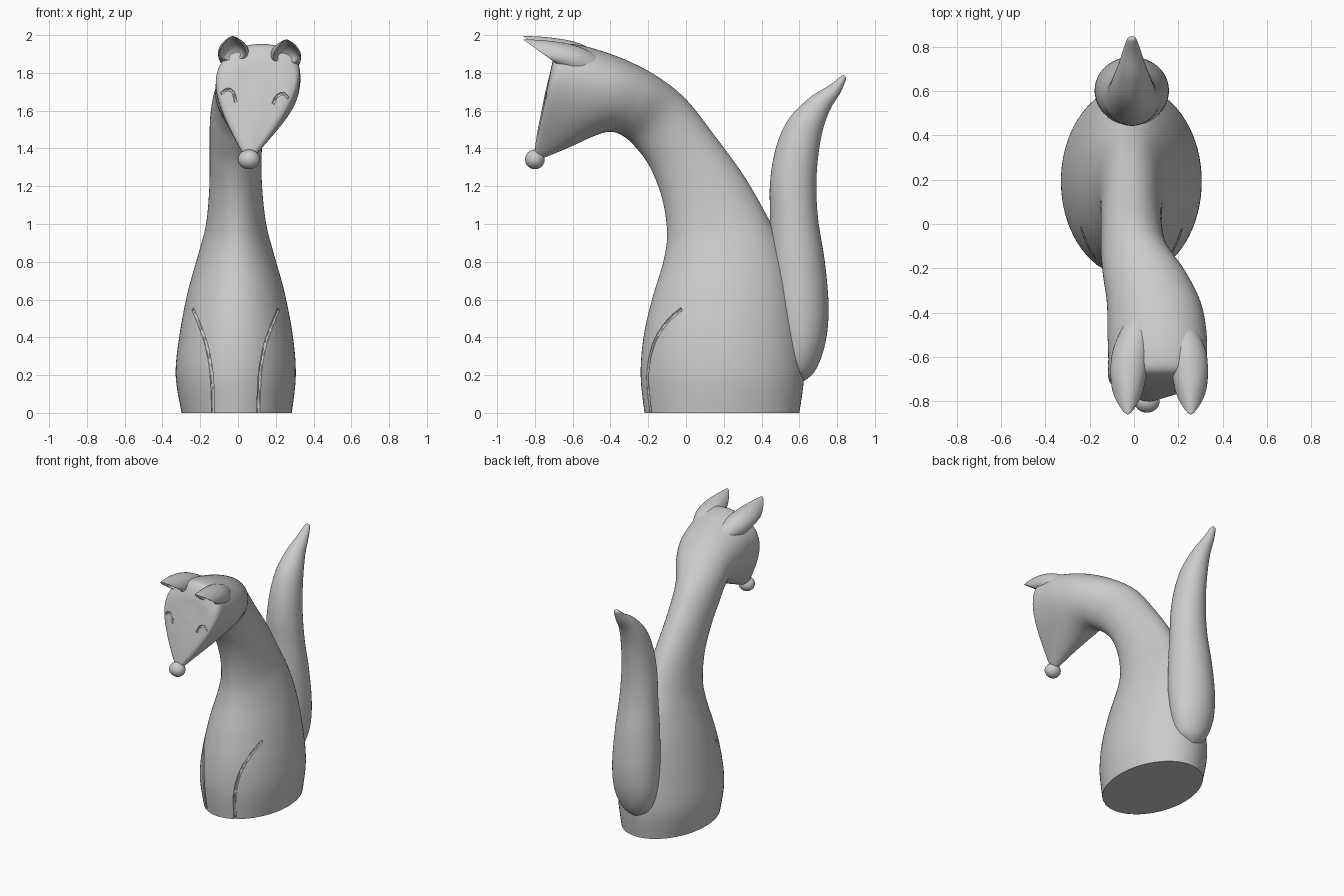
import bpy, bmesh
from math import sin, cos, pi
from mathutils import Vector

if "Cube" in bpy.data.objects:
    bpy.data.objects.remove(bpy.data.objects["Cube"])


def smooth_path(items, steps, mix):
    """Catmull-Rom resampling of a list of items, combined with mix(items, weights)."""
    out, n = [], len(items)
    for i in range(n - 1):
        quad = [items[max(i - 1, 0)], items[i], items[i + 1], items[min(i + 2, n - 1)]]
        for k in range(steps):
            t = k / steps
            w = ((-t + 2*t*t - t**3) / 2, (2 - 5*t*t + 3*t**3) / 2,
                 (t + 4*t*t - 3*t**3) / 2, (t**3 - t*t) / 2)
            out.append(mix(quad, w))
    out.append(items[-1])
    return out


def mix_tuple(quad, w):
    return tuple(sum(a * b for a, b in zip(col, w)) for col in zip(*quad))


def finish(obj, angle=50):
    bpy.ops.object.select_all(action='DESELECT')
    obj.select_set(True)
    bpy.context.view_layer.objects.active = obj
    bpy.ops.object.shade_smooth_by_angle(angle=angle * pi / 180)


def loft(name, sections, sides=48, steps=6):
    """Section: front y, front z, back y, back z, centre x, half width, taper, lean."""
    bm = bmesh.new()
    rings = []
    for fy, fz, by, bz, cx, hw, taper, lean in smooth_path(sections, steps, mix_tuple):
        ring = []
        for i in range(sides):
            a = 2 * pi * i / sides
            s = sin(a)
            ring.append(bm.verts.new((cx + lean * s + hw * cos(a) * (1 + taper * s),
                                      (fy + by) / 2 + s * (by - fy) / 2,
                                      (fz + bz) / 2 + s * (bz - fz) / 2)))
        rings.append(ring)
    for r, q in zip(rings, rings[1:]):
        for i in range(sides):
            j = (i + 1) % sides
            bm.faces.new((r[i], r[j], q[j], q[i]))
    bm.faces.new(rings[0])
    bm.faces.new(rings[-1])
    bmesh.ops.recalc_face_normals(bm, faces=bm.faces)
    me = bpy.data.meshes.new(name)
    bm.to_mesh(me)
    bm.free()
    obj = bpy.data.objects.new(name, me)
    bpy.context.collection.objects.link(obj)
    finish(obj)
    return obj


# Body, neck and head as one lofted skin
body = loft("body", [
    (-.22, 0, .60, 0, -.007, .292, 0, 0),
    (-.24, .20, .625, .20, -.012, .318, 0, 0),
    (-.225, .40, .61, .42, -.01, .300, 0, 0),
    (-.18, .60, .57, .68, -.01, .256, 0, 0),
    (-.12, .80, .51, .88, -.01, .200, 0, 0),
    (-.10, .95, .43, 1.04, -.01, .160, 0, 0),
    (-.125, 1.13, .31, 1.25, -.012, .140, 0, 0),
    (-.19, 1.30, .15, 1.47, -.012, .138, 0, 0),
    (-.27, 1.41, 0, 1.66, .003, .152, 0, 0),
    (-.34, 1.47, -.15, 1.78, .05, .188, .05, .005),
    (-.41, 1.488, -.31, 1.865, .088, .210, .1, .01),
    (-.50, 1.46, -.46, 1.92, .10, .220, .15, .02),
    (-.62, 1.405, -.58, 1.95, .10, .212, .33, .025),
    (-.77, 1.345, -.66, 1.945, .092, .192, .6, .03),
    (-.80, 1.355, -.70, 1.88, .09, .155, .62, .03),
    (-.80, 1.40, -.72, 1.80, .09, .085, .6, .02),
    (-.785, 1.50, -.745, 1.70, .09, .025, .3, .01),
], sides=72, steps=7)

# Upswept tail
loft("tail", [(*s, 0, 0) for s in (
    (.60, .17, .62, .165, -.01, .02),
    (.50, .22, .685, .225, -.01, .105),
    (.48, .35, .738, .37, -.01, .155),
    (.45, .55, .755, .56, -.01, .168),
    (.44, .80, .735, .80, -.01, .155),
    (.445, 1.02, .70, 1.02, -.01, .135),
    (.445, 1.22, .69, 1.20, -.01, .122),
    (.475, 1.40, .70, 1.36, -.01, .108),
    (.54, 1.55, .725, 1.50, -.01, .090),
    (.65, 1.665, .765, 1.61, -.01, .062),
    (.76, 1.735, .815, 1.69, -.01, .038),
    (.825, 1.785, .845, 1.76, -.01, .020),
    (.84, 1.785, .847, 1.775, -.01, .006))])

# Hollow ears pointing forward, the right one a little lower
for name, side, dz in (("left_ear", -1, 0), ("right_ear", 1, -.018)):
    loft(name, [(fy, fz + dz, by, bz + dz, .114 + side * off, hw, taper, 0)
                for fy, fz, by, bz, off, hw, taper in (
        (-.45, 1.78, -.42, 1.88, .09, .060, 0),
        (-.56, 1.80, -.56, 1.955, .125, .082, 0),
        (-.63, 1.835, -.70, 1.985, .138, .082, -.1),
        (-.68, 1.862, -.85, 1.995, .142, .066, -.45),
        (-.685, 1.875, -.835, 1.985, .142, .054, -.45),
        (-.67, 1.885, -.73, 1.965, .140, .040, -.25),
        (-.665, 1.90, -.69, 1.94, .138, .020, 0))], sides=32, steps=5)

# Nose ball
bpy.ops.mesh.primitive_uv_sphere_add(segments=32, ring_count=20, radius=1,
                                     location=(.058, -.80, 1.342))
nose = bpy.context.object
nose.name = "nose"
nose.scale = (.058, .052, .052)
finish(nose)


def engrave(points, radius):
    """Cut a rounded groove into the body along a path given in front view (x, z)."""
    bpy.context.view_layer.update()
    path = []
    for x, z in smooth_path(points, 8, mix_tuple):
        hit, loc, nor, _ = body.ray_cast(Vector((x, -2, z)), Vector((0, 1, 0)))
        if hit:
            path.append(loc.copy())
    if path[-1].z < .05:
        path.append(Vector((path[-1].x, path[-1].y, -.05)))
    cu = bpy.data.curves.new("groove_cutter", 'CURVE')
    cu.dimensions = '3D'
    cu.bevel_depth, cu.bevel_resolution, cu.use_fill_caps = radius, 2, True
    sp = cu.splines.new('POLY')
    sp.points.add(len(path) - 1)
    for p, co in zip(sp.points, path):
        p.co = (*co, 1)
    cutter = bpy.data.objects.new("groove_cutter", cu)
    bpy.context.collection.objects.link(cutter)
    cutter.hide_render = True
    bpy.ops.object.select_all(action='DESELECT')
    cutter.select_set(True)
    bpy.context.view_layer.objects.active = cutter
    bpy.ops.object.convert(target='MESH')
    cutter = bpy.context.object
    bpy.context.view_layer.objects.active = body
    mod = body.modifiers.new("groove", 'BOOLEAN')
    mod.operation, mod.solver, mod.object = 'DIFFERENCE', 'EXACT', cutter
    bpy.ops.object.modifier_apply(modifier=mod.name)
    bpy.data.objects.remove(cutter)


# Leg lines on both sides and smiling eyes
leg = [(.228, .55), (.19, .46), (.153, .35), (.128, .20), (.12, .01)]
for side in (-1, 1):
    engrave([(-.012 + side * x, z) for x, z in leg], .010)
engrave([(-.09, 1.69), (-.055, 1.712), (-.025, 1.695), (-.012, 1.645)], .008)
engrave([(.185, 1.635), (.205, 1.675), (.24, 1.69), (.267, 1.665)], .008)
finish(body)
